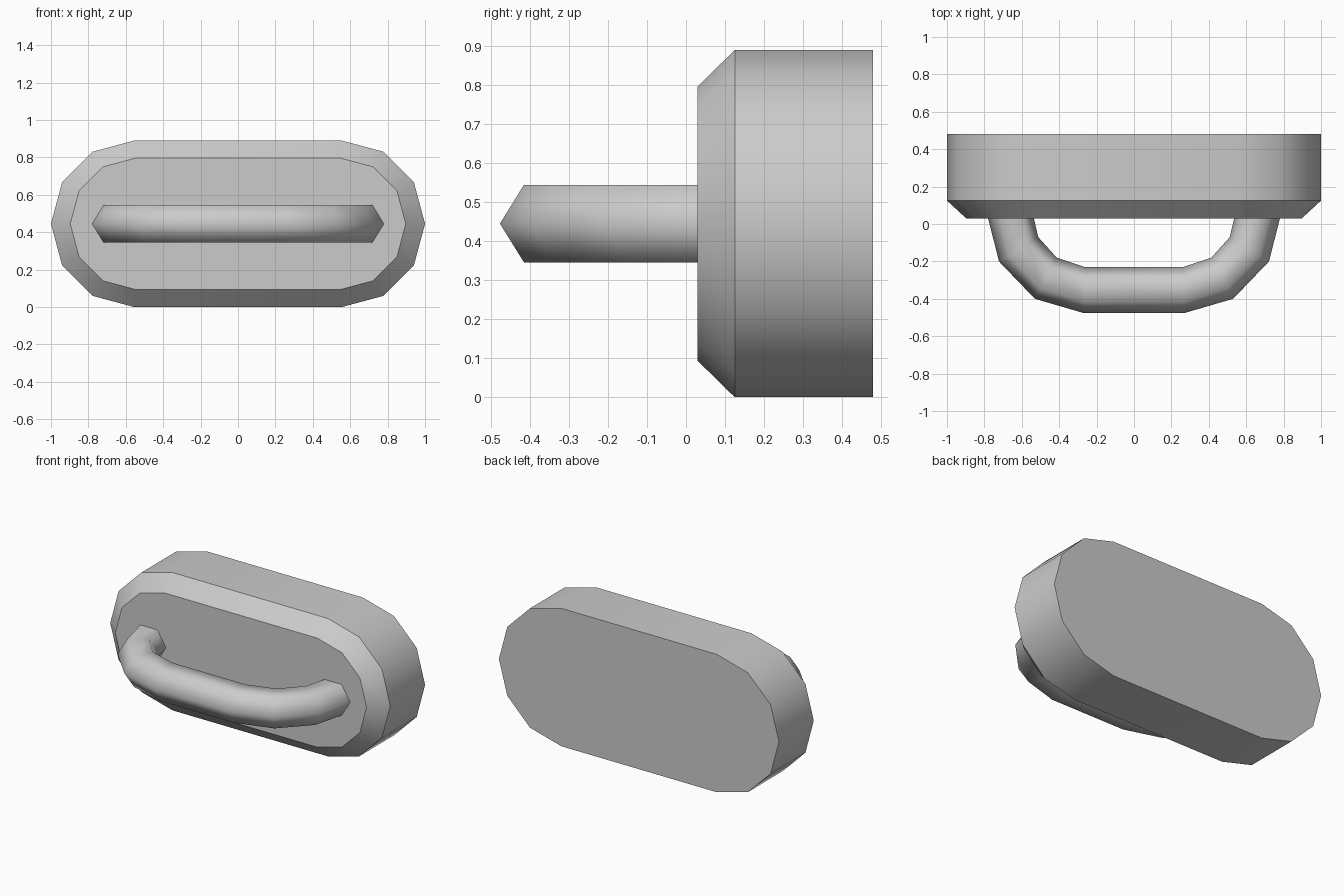
import bpy, bmesh, math

if "Cube" in bpy.data.objects:
    bpy.data.objects.remove(bpy.data.objects["Cube"])

grey = bpy.data.materials.new("plain_grey")
grey.diffuse_color = (0.6, 0.6, 0.6, 1)
grey.use_nodes = True
grey.node_tree.nodes["Principled BSDF"].inputs["Base Color"].default_value = grey.diffuse_color
ZC = 0.445


def loft(name, rings, angle):
    """Skin closed rings of points into a capped solid."""
    bm = bmesh.new()
    loops = [[bm.verts.new(p) for p in ring] for ring in rings]
    n = len(loops[0])
    for a, b in zip(loops, loops[1:]):
        for i in range(n):
            j = (i + 1) % n
            bm.faces.new((a[i], a[j], b[j], b[i]))
    bm.faces.new(loops[0])
    bm.faces.new(loops[-1])
    bmesh.ops.recalc_face_normals(bm, faces=bm.faces)
    me = bpy.data.meshes.new(name)
    bm.to_mesh(me)
    bm.free()
    me.materials.append(grey)
    ob = bpy.data.objects.new(name, me)
    bpy.context.collection.objects.link(ob)
    bpy.ops.object.select_all(action='DESELECT')
    ob.select_set(True)
    bpy.context.view_layer.objects.active = ob
    bpy.ops.object.shade_smooth_by_angle(angle=math.radians(angle))


def stadium(y, cx, r):
    pts = []
    for side in (1, -1):
        for i in range(7):
            a = math.radians(90 - 30 * i)
            pts.append((side * (cx + r * math.cos(a)), y, ZC + side * r * math.sin(a)))
    return pts


# Base plate with chamfered front rim
loft("base_plate", [stadium(0.03, 0.545, 0.352), stadium(0.125, 0.555, 0.445),
                    stadium(0.48, 0.555, 0.445)], 35)

# Handle: six-sided bar, given by inner and outer edge points of its right half
half = [((0.54, 0.05), (0.785, 0.05)), ((0.512, -0.07), (0.722, -0.20)),
        ((0.413, -0.18), (0.53, -0.40)), ((0.262, -0.23), (0.266, -0.477))]
path = half + [((-i[0], i[1]), (-o[0], o[1])) for i, o in reversed(half)]
rings = []
for inner, outer in path:
    ring = []
    for k in range(6):
        a = math.radians(60 * k)
        t = 0.5 + 0.5 * math.cos(a)
        ring.append((inner[0] + (outer[0] - inner[0]) * t,
                     inner[1] + (outer[1] - inner[1]) * t,
                     ZC + 0.115 * math.sin(a)))
    rings.append(ring)
loft("handle", rings, 65)
